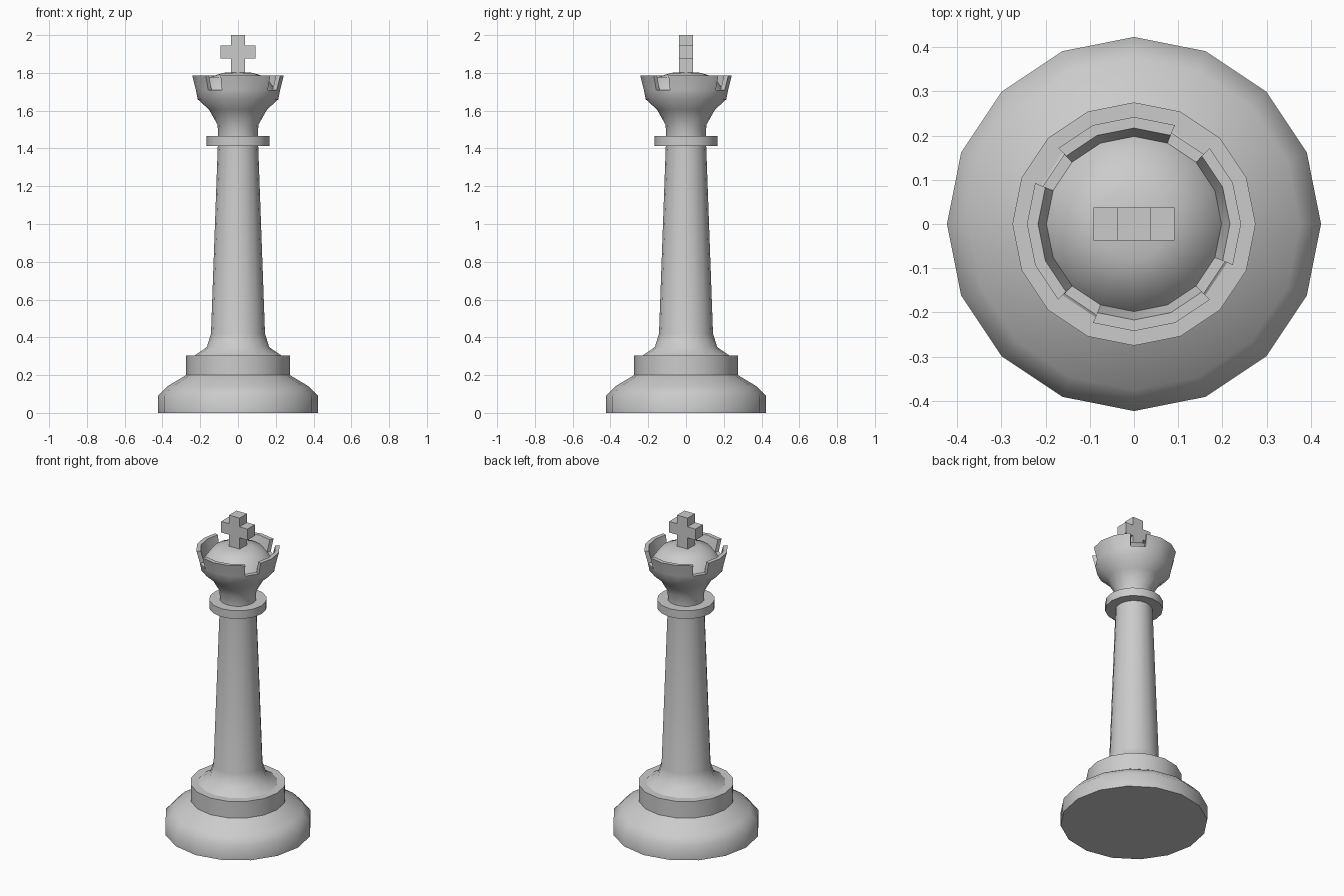
import bpy, bmesh
from math import cos, sin, pi, radians

if "Cube" in bpy.data.objects:
    bpy.data.objects.remove(bpy.data.objects["Cube"])

SIDES = 16


def finish(bm, name, smooth=True):
    mesh = bpy.data.meshes.new(name)
    bm.to_mesh(mesh)
    bm.free()
    obj = bpy.data.objects.new(name, mesh)
    bpy.context.collection.objects.link(obj)
    if smooth:
        bpy.ops.object.select_all(action='DESELECT')
        obj.select_set(True)
        bpy.context.view_layer.objects.active = obj
        bpy.ops.object.shade_smooth_by_angle(angle=radians(50))
    return obj


def lathe(profile):
    """Revolve (radius, z) points; returns the bmesh and its bands of faces."""
    bm = bmesh.new()
    rings = [[bm.verts.new((r * cos(2 * pi * i / SIDES), r * sin(2 * pi * i / SIDES), z))
              for i in range(SIDES)] for r, z in profile]
    bands = []
    for a, b in zip(rings, rings[1:]):
        bands.append([bm.faces.new((a[i], a[(i + 1) % SIDES], b[(i + 1) % SIDES], b[i]))
                      for i in range(SIDES)])
    return bm, bands


def turned(name, profile):
    bm, _ = lathe(profile)
    bmesh.ops.remove_doubles(bm, verts=bm.verts, dist=1e-4)
    return finish(bm, name)


# Base, column and collar
turned("base", [(0, 0), (0.423, 0), (0.423, 0.09), (0.375, 0.14),
                (0.275, 0.20), (0.275, 0.305), (0.228, 0.305)])
turned("column", [(0.228, 0.305), (0.165, 0.348), (0.143, 0.42), (0.107, 1.413)])
turned("collar", [(0.107, 1.413), (0.166, 1.413), (0.166, 1.465), (0.105, 1.465)])

# Crown: flared cup with a domed top
rim_z, top_z = 1.71, 1.785
bm, bands = lathe([(0.105, 1.465), (0.108, 1.525), (0.153, 1.605), (0.213, 1.66),
                   (0.223, rim_z), (0.198, rim_z), (0.15, 1.777),
                   (0.08, 1.80), (0, 1.806)])

# Four raised battlements, each three sides wide, with one-side gaps
raised = [f for i, f in enumerate(bands[4]) if i % 4 != 2]
result = bmesh.ops.extrude_face_region(bm, geom=raised)
for v in [g for g in result["geom"] if isinstance(g, bmesh.types.BMVert)]:
    r = v.co.xy.length
    k = (0.242 if r > 0.21 else 0.217) / r
    v.co = (v.co.x * k, v.co.y * k, top_z)
bmesh.ops.delete(bm, geom=[f for f in raised if f.is_valid], context='FACES')
bmesh.ops.remove_doubles(bm, verts=bm.verts, dist=1e-4)
finish(bm, "crown")

# Cross: half outline mirrored, then extruded front to back
w, arm, depth = 0.037, 0.092, 0.037
half = [(w, 1.79), (w, 1.875), (arm, 1.875), (arm, 1.945), (w, 1.945), (w, 2.0)]
outline = half + [(-x, z) for x, z in reversed(half)]
bm = bmesh.new()
face = bm.faces.new([bm.verts.new((x, -depth, z)) for x, z in outline])
result = bmesh.ops.extrude_face_region(bm, geom=[face], use_keep_orig=True)
bmesh.ops.translate(bm, vec=(0, 2 * depth, 0),
                    verts=[g for g in result["geom"] if isinstance(g, bmesh.types.BMVert)])
bmesh.ops.recalc_face_normals(bm, faces=bm.faces)
finish(bm, "cross", smooth=False)
